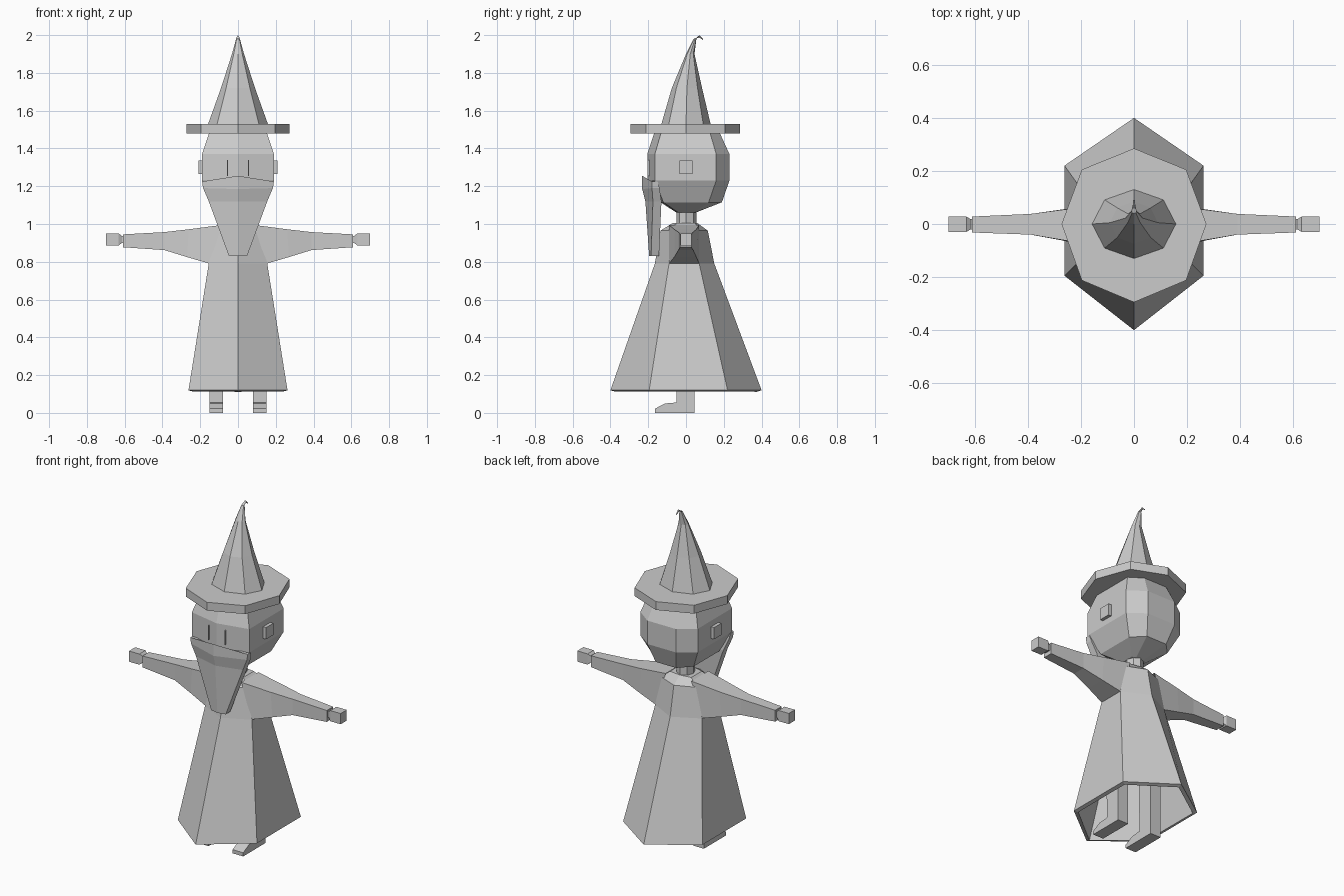
import bpy, bmesh

cube = bpy.data.objects.get("Cube")
if cube:
    bpy.data.objects.remove(cube, do_unlink=True)

grey = bpy.data.materials.new("plain_grey")
grey.use_nodes = True
grey.diffuse_color = (0.6, 0.6, 0.6, 1)
grey.node_tree.nodes["Principled BSDF"].inputs["Base Color"].default_value = (0.6, 0.6, 0.6, 1)


def loft(name, rings, cap_start=True, cap_end=True):
    """Skin a list of equal-length point rings into a flat-shaded object."""
    bm = bmesh.new()
    loops = [[bm.verts.new(p) for p in ring] for ring in rings]
    n = len(loops[0])
    for a, b in zip(loops, loops[1:]):
        for i in range(n):
            j = (i + 1) % n
            bm.faces.new((a[i], a[j], b[j], b[i]))
    if cap_start:
        bm.faces.new(loops[0][::-1])
    if cap_end:
        bm.faces.new(loops[-1])
    bmesh.ops.recalc_face_normals(bm, faces=bm.faces)
    mesh = bpy.data.meshes.new(name)
    bm.to_mesh(mesh)
    bm.free()
    mesh.materials.append(grey)
    obj = bpy.data.objects.new(name, mesh)
    bpy.context.collection.objects.link(obj)
    return obj


def box(name, x0, x1, y0, y1, z0, z1):
    return loft(name, [[(x0, y0, z), (x1, y0, z), (x1, y1, z), (x0, y1, z)] for z in (z0, z1)])


def octagon(z, rx, front, back, k=0.7):
    """Eight-sided ring with corners on both axes."""
    return [(0, front, z), (rx * k, front * k, z), (rx, 0, z), (rx * k, back * k, z),
            (0, back, z), (-rx * k, back * k, z), (-rx, 0, z), (-rx * k, front * k, z)]


def robe_ring(z, x, front, side_front, side_back, back):
    return [(0, front, z), (x, side_front, z), (x, side_back, z),
            (0, back, z), (-x, side_back, z), (-x, side_front, z)]


def head_ring(z, x, front, side_front, side_back, back):
    half = x * 0.5
    return [(0, front, z), (x, side_front, z), (x, side_back, z), (half, back, z),
            (-half, back, z), (-x, side_back, z), (-x, side_front, z)]


# Robe: hollow six-sided skirt and shoulders
robe = loft("robe", [
    robe_ring(0.12, 0.262, -0.40, -0.195, 0.22, 0.40),
    robe_ring(0.79, 0.155, -0.165, -0.09, 0.07, 0.15),
    robe_ring(0.965, 0.12, -0.135, -0.075, 0.065, 0.115),
    robe_ring(1.005, 0.07, -0.07, -0.05, 0.05, 0.06)], cap_start=False)
shell = robe.modifiers.new("cloth_thickness", "SOLIDIFY")
shell.thickness = 0.025
shell.offset = -1

# Neck and head
loft("neck", [octagon(z, 0.05, -0.05, 0.055) for z in (0.98, 1.08)])
loft("head", [
    head_ring(1.06, 0.05, -0.05, -0.04, 0.04, 0.05),
    head_ring(1.115, 0.135, -0.135, -0.12, 0.12, 0.19),
    head_ring(1.23, 0.19, -0.205, -0.165, 0.16, 0.23),
    head_ring(1.37, 0.19, -0.205, -0.165, 0.16, 0.23),
    head_ring(1.49, 0.15, -0.165, -0.13, 0.125, 0.175)])


# Beard: wedge hanging from the cheeks, front row then back row
def beard_ring(x, z, z_mid, front, front_mid, back):
    return [(-x, front, z), (0, front_mid, z_mid), (x, front, z),
            (x, back, z), (0, back, z_mid), (-x, back, z)]


loft("beard", [
    beard_ring(0.19, 1.225, 1.255, -0.18, -0.232, -0.15),
    beard_ring(0.185, 1.19, 1.185, -0.18, -0.232, -0.14),
    beard_ring(0.155, 1.12, 1.12, -0.175, -0.215, -0.13),
    beard_ring(0.048, 0.83, 0.83, -0.185, -0.195, -0.143)])

# Hat: flat brim and a bent crown
loft("hat_brim", [octagon(z, 0.273, -0.295, 0.285, 0.72) for z in (1.48, 1.53)])


def crown_ring(z, r, y_front, y_back):
    mid, half = (y_front + y_back) / 2, (y_back - y_front) / 2
    return [(x, y + mid, z) for x, y, z in octagon(z, r, -half, half)]


crown = [crown_ring(1.53, 0.158, -0.13, 0.13),
         crown_ring(1.72, 0.09, -0.075, 0.085),
         crown_ring(1.90, 0.032, 0.0, 0.045),
         crown_ring(1.98, 0.01, 0.04, 0.055)]
tip = [(x * 0.5, 0.07 + x * 0.1, 1.993 + (y - 0.047) * 0.8) for x, y, z in crown[-1]]
end = [(x * 0.3, 0.09, 1.977 + (y - 0.047) * 0.4) for x, y, z in crown[-1]]
loft("hat_crown", crown + [tip, end])


# Paired parts
def arm_ring(s, x_low, x_top, z_low, z_top, front, back):
    return [(s * x_low, front, z_low), (s * x_low, back, z_low),
            (s * x_top, back, z_top), (s * x_top, front, z_top)]


for side, s in (("left", 1), ("right", -1)):
    # Sleeve grows out of the robe side
    loft(side + "_sleeve", [
        arm_ring(s, 0.15, 0.085, 0.79, 0.995, -0.09, 0.07),
        arm_ring(s, 0.27, 0.26, 0.825, 0.972, -0.062, 0.055),
        arm_ring(s, 0.39, 0.39, 0.862, 0.957, -0.04, 0.038),
        arm_ring(s, 0.61, 0.61, 0.877, 0.945, -0.032, 0.028)], cap_start=False)
    # Hand with a narrowed wrist
    loft(side + "_hand", [
        arm_ring(s, 0.60, 0.60, 0.90, 0.937, -0.02, 0.018),
        arm_ring(s, 0.615, 0.615, 0.90, 0.937, -0.02, 0.018),
        arm_ring(s, 0.632, 0.632, 0.886, 0.95, -0.03, 0.028),
        arm_ring(s, 0.70, 0.70, 0.886, 0.95, -0.03, 0.028)])
    # Ear and eye
    box(side + "_ear", *sorted((s * 0.18, s * 0.21)), -0.035, 0.035, 1.265, 1.335)
    box(side + "_eye", s * 0.055 - 0.002, s * 0.055 + 0.002, -0.203, -0.175, 1.255, 1.34)
    # Leg and foot as one side profile
    profile = [(-0.165, 0), (0.045, 0), (0.045, 0.6), (-0.055, 0.6),
               (-0.05, 0.055), (-0.11, 0.05), (-0.165, 0.022)]
    loft(side + "_leg", [[(s * x, y, z) for y, z in profile] for x in (0.08, 0.15)])
